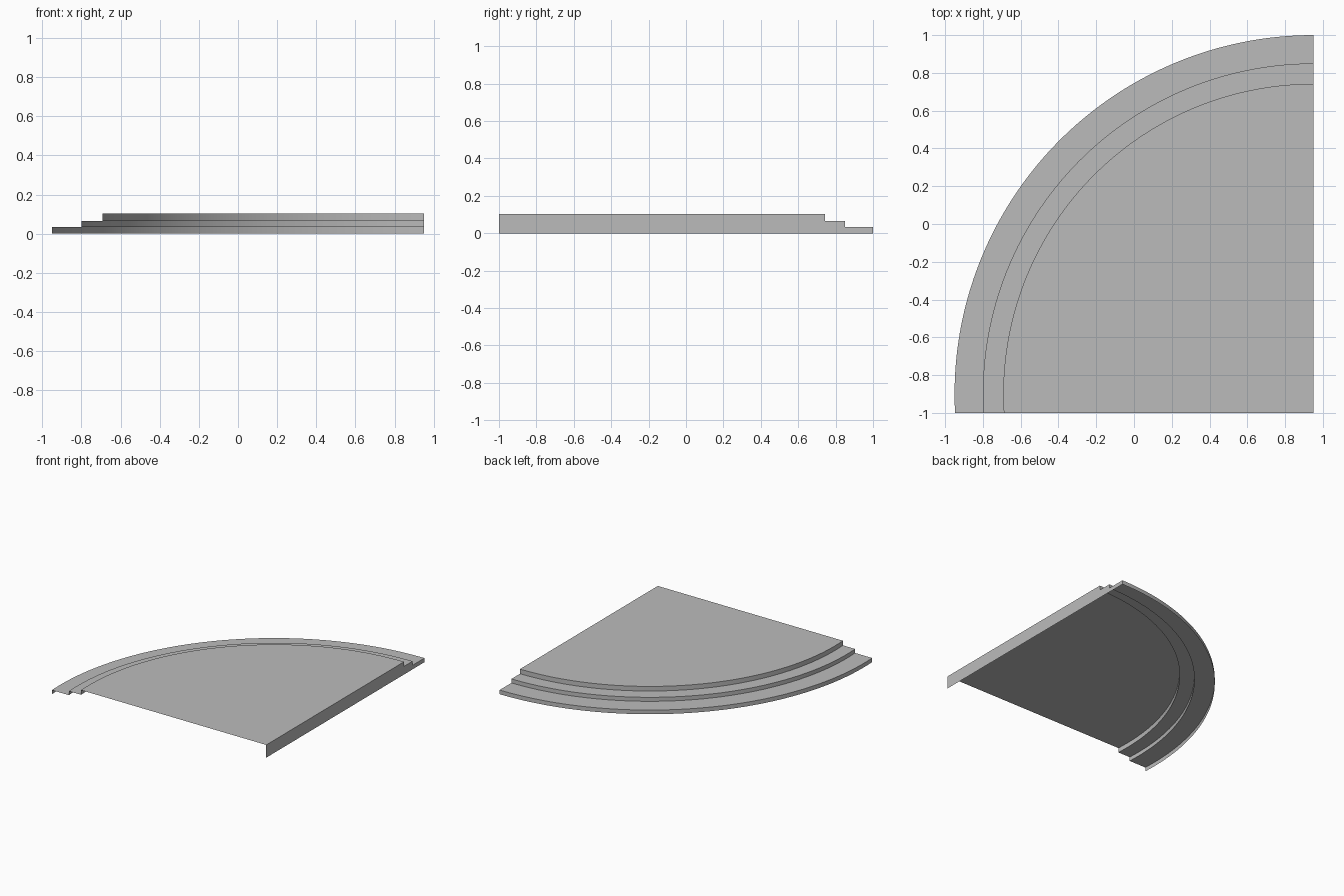
import bpy, bmesh, math

cube = bpy.data.objects.get("Cube")
if cube:
    bpy.data.objects.remove(cube, do_unlink=True)

# Plan: quarter circle centred on the straight side, cut off at the front
CX, CY, FRONT = 0.95, -0.9, -1.0
SEGMENTS = 72
STEPS = [(1.90, 0.0, 0.033), (1.75, 0.033, 0.065), (1.642, 0.065, 0.102)]

grey = bpy.data.materials.new("plain grey")
grey.use_nodes = True
colour = (0.5, 0.5, 0.5, 1)
grey.diffuse_color = colour
grey.node_tree.nodes["Principled BSDF"].inputs["Base Color"].default_value = colour

bm = bmesh.new()


def arc(radius, z):
    """Row of vertices from the straight side round to the front edge."""
    start = math.pi / 2
    end = math.pi + math.asin((CY - FRONT) / radius)
    angles = [start + (end - start) * i / SEGMENTS for i in range(SEGMENTS + 1)]
    return [bm.verts.new((CX + radius * math.cos(a), CY + radius * math.sin(a), z))
            for a in angles]


def strip(lower, upper):
    """Faces joining two rows, facing outward or up."""
    for i in range(SEGMENTS):
        bm.faces.new((lower[i], lower[i + 1], upper[i + 1], upper[i]))


# Curved risers and the treads between them
rows = []
for radius, low, high in STEPS:
    rows += [arc(radius, low), arc(radius, high)]
for lower, upper in zip(rows, rows[1:]):
    strip(lower, upper)

# Flat top platform
corner = bm.verts.new((CX, FRONT, STEPS[-1][2]))
bm.faces.new(rows[-1] + [corner])

# Stepped wall on the straight side; the front and underside stay open
foot = bm.verts.new((CX, FRONT, 0))
bm.faces.new([foot] + [row[0] for row in rows] + [corner])

mesh = bpy.data.meshes.new("stepped_platform")
bm.to_mesh(mesh)
bm.free()
mesh.materials.append(grey)
platform = bpy.data.objects.new("stepped_platform", mesh)
bpy.context.collection.objects.link(platform)

# Smooth curved risers with crisp step edges
bpy.ops.object.select_all(action='DESELECT')
platform.select_set(True)
bpy.context.view_layer.objects.active = platform
bpy.ops.object.shade_smooth_by_angle(angle=math.radians(30))
